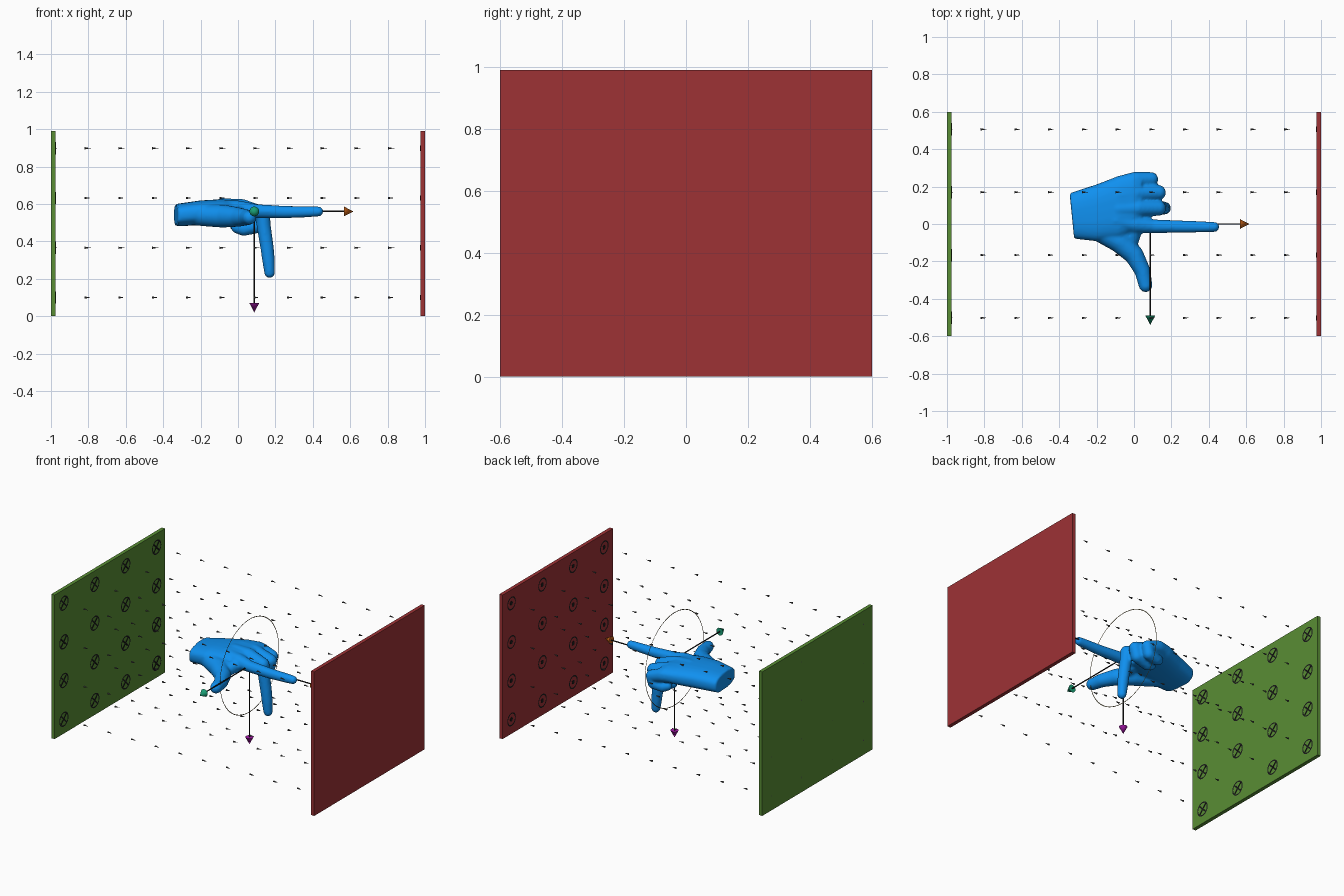
import bpy, bmesh, math
from mathutils import Vector, Matrix

if "Cube" in bpy.data.objects:
    bpy.data.objects.remove(bpy.data.objects["Cube"])

H = 0.99                                   # plate height
GRID_Y = [-0.502, -0.166, 0.17, 0.506]     # field grid
GRID_Z = [0.1, 0.366, 0.632, 0.898]
ORIGIN = Vector((0.087, 0.0, 0.56))        # where the three vectors meet


def mat(name, rgb):
    m = bpy.data.materials.new(name)
    m.diffuse_color = (*rgb, 1)
    m.use_nodes = True
    m.node_tree.nodes["Principled BSDF"].inputs["Base Color"].default_value = m.diffuse_color
    return m


def finish(bm, name, material):
    me = bpy.data.meshes.new(name)
    bm.to_mesh(me)
    bm.free()
    ob = bpy.data.objects.new(name, me)
    bpy.context.collection.objects.link(ob)
    me.materials.append(material)
    return ob


def rod(bm, a, b, r1, r2, seg=16):
    a, b = Vector(a), Vector(b)
    d = b - a
    m = Matrix.Translation((a + b) / 2) @ d.to_track_quat('Z', 'Y').to_matrix().to_4x4()
    bmesh.ops.create_cone(bm, cap_ends=True, segments=seg, radius1=r1, radius2=r2,
                          depth=d.length, matrix=m)


def bar(bm, centre, size, angle=0):
    m = Matrix.Translation(centre) @ Matrix.Rotation(angle, 4, 'X') @ Matrix.Diagonal((*size, 1))
    bmesh.ops.create_cube(bm, size=1, matrix=m)


def flat_ring(bm, c, inner, outer, seg, facing=1):
    loops = []
    for r in (inner, outer):
        loops.append([bm.verts.new((c[0], c[1] + r * math.cos(2 * math.pi * i / seg),
                                    c[2] + r * math.sin(2 * math.pi * i / seg)))
                      for i in range(seg)])
    p, q = loops
    for i in range(seg):
        j = (i + 1) % seg
        f = [p[i], q[i], q[j], p[j]]
        bm.faces.new(f if facing > 0 else f[::-1])


def limb(bm, nodes):
    # chain of rounded, tapering segments: (x, y, z, radius)
    for n in nodes:
        bmesh.ops.create_uvsphere(bm, u_segments=20, v_segments=12, radius=n[3],
                                  matrix=Matrix.Translation(n[:3]))
    for a, b in zip(nodes, nodes[1:]):
        rod(bm, a[:3], b[:3], a[3], b[3], 20)


def loft(bm, sections, seg=28):
    # superellipse sections along x: (x, y, z, half width, half height)
    rings = []
    for x, y, z, ry, rz in sections:
        ring = []
        for i in range(seg):
            t = 2 * math.pi * i / seg
            c, s = math.cos(t), math.sin(t)
            dy = math.copysign(abs(c) ** 0.75, c) * ry
            dz = math.copysign(abs(s) ** 0.75, s) * rz
            slant = -0.1 * dy if x < -0.3 else 0
            ring.append(bm.verts.new((x + slant, y + dy, z + dz)))
        rings.append(ring)
    for p, q in zip(rings, rings[1:]):
        for i in range(seg):
            j = (i + 1) % seg
            bm.faces.new((p[i], p[j], q[j], q[i]))
    bm.faces.new(rings[0][::-1])
    bm.faces.new(rings[-1])
    bmesh.ops.recalc_face_normals(bm, faces=bm.faces[:])


black = mat("black", (0.01, 0.01, 0.01))
blue = mat("blue", (0.005, 0.28, 0.87))

# end plates
for side, name, rgb in ((-1, "green_plate", (0.1, 0.27, 0.035)),
                        (1, "red_plate", (0.34, 0.032, 0.036))):
    bm = bmesh.new()
    bar(bm, (side * 0.9875, 0, H / 2), (0.025, 1.2, H))
    finish(bm, name, mat(name, rgb))

# field markers on the inner faces: crossed rings and dotted rings
crosses, dots = bmesh.new(), bmesh.new()
for y in GRID_Y:
    for z in GRID_Z:
        flat_ring(crosses, (-0.973, y, z), 0.041, 0.05, 32)
        for a in (45, -45):
            bar(crosses, (-0.974, y, z), (0.002, 0.085, 0.009), math.radians(a))
        flat_ring(dots, (0.973, y, z), 0.037, 0.046, 32, -1)
        rod(dots, (0.975, y, z), (0.973, y, z), 0.014, 0.014)
finish(crosses, "crossed_ring_markers", black)
finish(dots, "dotted_ring_markers", black)

# small field arrows between the plates
bm = bmesh.new()
for i in range(11):
    x = -0.985 + i * 0.1803
    for y in GRID_Y:
        for z in GRID_Z:
            rod(bm, (x - 0.015, y, z), (x + 0.018, y, z), 0.006, 0, 8)
finish(bm, "field_arrows", mat("grey", (0.08, 0.08, 0.08)))

# three vectors: black shaft with coloured cone
for name, d, length, rgb in (("forward_vector", (1, 0, 0), 0.53, (0.6, 0.13, 0.01)),
                             ("thumb_vector", (0, -1, 0), 0.54, (0.01, 0.35, 0.18)),
                             ("down_vector", (0, 0, -1), 0.54, (0.4, 0.01, 0.42))):
    d = Vector(d)
    neck = ORIGIN + d * (length - 0.05)
    bm = bmesh.new()
    rod(bm, ORIGIN, neck, 0.004, 0.004, 12)
    finish(bm, name + "_shaft", black)
    bm = bmesh.new()
    rod(bm, neck, ORIGIN + d * length, 0.026, 0, 24)
    ob = finish(bm, name + "_tip", mat(name, rgb))
    bpy.context.view_layer.objects.active = ob
    ob.select_set(True)
    bpy.ops.object.shade_smooth_by_angle()
    ob.select_set(False)

# flat turning circle around the vectors
bm = bmesh.new()
flat_ring(bm, ORIGIN, 0.316, 0.321, 72)
finish(bm, "turning_circle", mat("tan", (0.25, 0.2, 0.08)))

# hand: palm, index forward, thumb sideways, middle down, two fingers curled
bm = bmesh.new()
loft(bm, [(-0.332, 0.043, 0.54, 0.122, 0.06),
          (-0.2, 0.06, 0.553, 0.152, 0.066),
          (-0.08, 0.09, 0.562, 0.168, 0.064),
          (0.0, 0.12, 0.565, 0.158, 0.056),
          (0.04, 0.13, 0.562, 0.135, 0.045)])
limb(bm, [(-0.1, 0.02, 0.575, 0.05), (0.01, -0.002, 0.57, 0.048), (0.1, -0.012, 0.562, 0.037),
          (0.25, -0.014, 0.557, 0.033), (0.36, -0.015, 0.558, 0.03),
          (0.43, -0.016, 0.56, 0.027)])
limb(bm, [(-0.08, 0.08, 0.583, 0.048), (0.02, 0.085, 0.58, 0.047), (0.13, 0.085, 0.548, 0.041),
          (0.138, 0.085, 0.48, 0.038), (0.155, 0.085, 0.37, 0.036), (0.163, 0.085, 0.3, 0.034),
          (0.169, 0.085, 0.233, 0.029)])
limb(bm, [(-0.08, 0.15, 0.58, 0.046), (0.01, 0.165, 0.575, 0.045), (0.13, 0.168, 0.54, 0.041),
          (0.115, 0.168, 0.485, 0.039), (0.03, 0.16, 0.467, 0.038), (-0.005, 0.155, 0.475, 0.033)])
limb(bm, [(-0.08, 0.21, 0.565, 0.046), (0.01, 0.236, 0.56, 0.044), (0.092, 0.24, 0.535, 0.038),
          (0.08, 0.238, 0.485, 0.036), (0.015, 0.228, 0.475, 0.034), (-0.015, 0.22, 0.485, 0.03)])
limb(bm, [(-0.22, -0.02, 0.54, 0.056), (-0.08, -0.09, 0.535, 0.062), (0.0, -0.165, 0.53, 0.052),
          (0.045, -0.25, 0.528, 0.043), (0.062, -0.328, 0.527, 0.037)])
# web between thumb and index
limb(bm, [(-0.09, -0.05, 0.55, 0.05), (-0.01, -0.08, 0.54, 0.04), (0.0, -0.03, 0.55, 0.045)])
hand = finish(bm, "hand", blue)
r = hand.modifiers.new("blend", 'REMESH')
r.mode = 'VOXEL'
r.voxel_size = 0.008
r.use_smooth_shade = True
s = hand.modifiers.new("soften", 'SMOOTH')
s.factor = 0.5
s.iterations = 6
